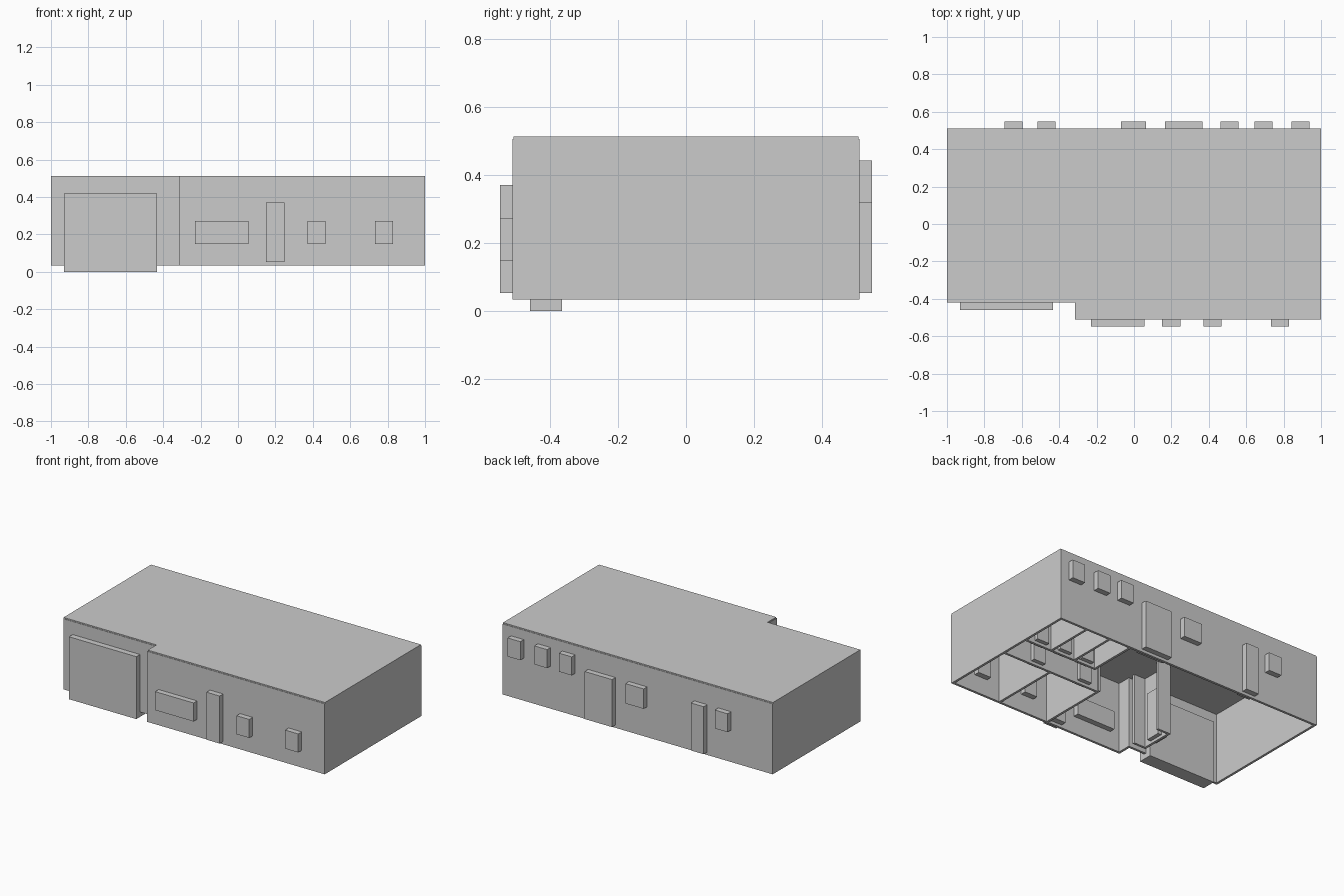
import bpy, bmesh
from mathutils import Vector

if "Cube" in bpy.data.objects:
    bpy.data.objects.remove(bpy.data.objects["Cube"])

T = 0.016            # wall thickness
Z0, Z1 = 0.033, 0.505


def box(name, x0, x1, y0, y1, z0, z1):
    bm = bmesh.new()
    bmesh.ops.create_cube(bm, size=1)
    for v in bm.verts:
        v.co = Vector(((x0 + x1) / 2 + v.co.x * (x1 - x0),
                       (y0 + y1) / 2 + v.co.y * (y1 - y0),
                       (z0 + z1) / 2 + v.co.z * (z1 - z0)))
    me = bpy.data.meshes.new(name)
    bm.to_mesh(me)
    bm.free()
    ob = bpy.data.objects.new(name, me)
    bpy.context.collection.objects.link(ob)
    return ob


def prism(name, pts, z0, z1):
    bm = bmesh.new()
    face = bm.faces.new([bm.verts.new((x, y, z0)) for x, y in pts])
    res = bmesh.ops.extrude_face_region(bm, geom=[face])
    for g in res["geom"]:
        if isinstance(g, bmesh.types.BMVert):
            g.co.z = z1
    bmesh.ops.recalc_face_normals(bm, faces=bm.faces)
    me = bpy.data.meshes.new(name)
    bm.to_mesh(me)
    bm.free()
    ob = bpy.data.objects.new(name, me)
    bpy.context.collection.objects.link(ob)
    return ob


def wall(name, a, b):
    # axis-aligned wall along a centre line
    h = T / 2
    box(name, min(a[0], b[0]) - h, max(a[0], b[0]) + h,
        min(a[1], b[1]) - h, max(a[1], b[1]) + h, Z0, Z1)


# Outer walls, following the footprint with its set-back garage front
h = T / 2
X, Y, NX, NY = 1 - h, 0.511 - h, -0.315 + h, -0.42 + h
loop = [(-X, NY), (NX, NY), (NX, -Y), (X, -Y), (X, Y), (-X, Y)]
for i, p in enumerate(loop):
    if i != 0:
        wall("outer_wall", p, loop[(i + 1) % 6])
wall("garage_front_wall", loop[0], loop[1])

# Thin flat roof over the same footprint, slightly inset
e = 0.003
prism("roof", [(-1, NY - h + e), (-0.315 + e, NY - h + e), (-0.315 + e, -0.511 + e),
               (1, -0.511 + e), (1, 0.511 - e), (-1, 0.511 - e)], Z1, 0.513)

# Interior partitions
for a, b in [((0.26, -Y), (0.26, -0.02)), ((0.63, -Y), (0.63, -0.03)),
             ((X, -0.03), (0.26, -0.03)), ((0.45, Y), (0.45, 0.17)),
             ((0.45, 0.17), (X, 0.17)), ((0.61, Y), (0.61, 0.17)),
             ((0.79, Y), (0.79, 0.17)),
             ((NX, -0.36), (-0.39, -0.36)), ((-0.39, -0.36), (-0.39, -0.14)),
             ((-0.39, -0.14), (NX, -0.14))]:
    wall("partition", a, b)

# Front openings: x range, z range
D = 0.045
for name, x0, x1, z0, z1 in [("front_wide_window", -0.23, 0.055, 0.148, 0.272),
                             ("front_door", 0.15, 0.248, 0.052, 0.37),
                             ("front_window", 0.372, 0.467, 0.148, 0.272),
                             ("front_window", 0.733, 0.83, 0.148, 0.272)]:
    box(name, x0, x1, -Y - D, -Y + D, z0, z1)
box("garage_door", -0.93, -0.432, NY - 0.047, NY + 0.047, 0, 0.418)

# Back openings
for name, x0, x1, z0, z1 in [("back_window", -0.692, -0.597, 0.247, 0.37),
                             ("back_door", -0.515, -0.42, 0.052, 0.37),
                             ("back_window", -0.07, 0.065, 0.237, 0.37),
                             ("patio_door", 0.165, 0.367, 0.052, 0.37),
                             ("high_window", 0.463, 0.558, 0.318, 0.442),
                             ("high_window", 0.645, 0.74, 0.318, 0.442),
                             ("high_window", 0.843, 0.938, 0.318, 0.442)]:
    box(name, x0, x1, Y - D, Y + D, z0, z1)

# Interior doors, centred on the partitions
for x, y in [(0.38, -0.03), (0.74, -0.03), (0.53, 0.17), (0.70, 0.17), (0.88, 0.17)]:
    box("inner_door", x - 0.045, x + 0.045, y - 0.035, y + 0.035, 0.052, 0.37)
box("closet_door", -0.425, -0.355, -0.30, -0.20, 0.052, 0.37)
